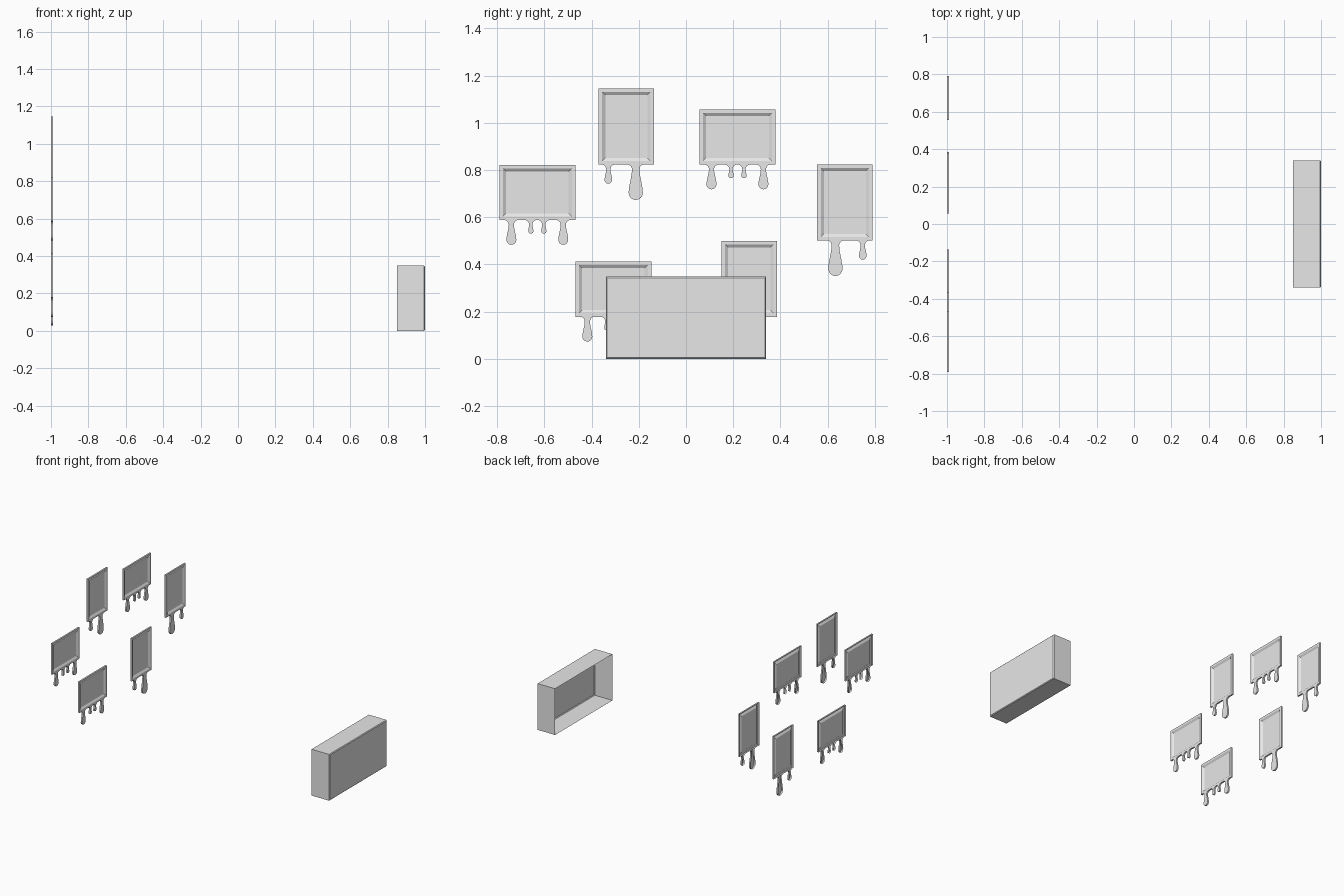
import bpy
import bmesh
import math

if "Cube" in bpy.data.objects:
    bpy.data.objects.remove(bpy.data.objects["Cube"])

grey = bpy.data.materials.new("plain grey")
grey.use_nodes = True
grey.diffuse_color = (0.8, 0.8, 0.8, 1)
grey.node_tree.nodes["Principled BSDF"].inputs["Base Color"].default_value = (0.8, 0.8, 0.8, 1)

BACK, FRONT, PANEL = -1.0, -0.988, -0.997


def finish(bm, name):
    """Turn the shell outwards (+x side is the closed one) and link it."""
    bmesh.ops.recalc_face_normals(bm, faces=bm.faces)
    if max(bm.faces, key=lambda f: f.calc_area()).normal.x < 0:
        bmesh.ops.reverse_faces(bm, faces=bm.faces)
    mesh = bpy.data.meshes.new(name)
    bm.to_mesh(mesh)
    bm.free()
    mesh.materials.append(grey)
    obj = bpy.data.objects.new(name, mesh)
    bpy.context.collection.objects.link(obj)
    return obj


def loft(name, loops):
    """Bridge equal loops of points in turn and cap the last one."""
    bm = bmesh.new()
    rings = [[bm.verts.new(p) for p in loop] for loop in loops]
    n = len(rings[0])
    for a, b in zip(rings, rings[1:]):
        for i in range(n):
            j = (i + 1) % n
            bm.faces.new((a[i], a[j], b[j], b[i]))
    bm.faces.new(rings[-1])
    return finish(bm, name)


def picture_frame(name, cy, z0, w, h):
    """Outer side, flat lip, sloping inner edge and recessed panel."""
    def rect(inset, x):
        a, b = w / 2 - inset, h - inset
        return [(x, cy - a, z0 + inset), (x, cy + a, z0 + inset),
                (x, cy + a, z0 + b), (x, cy - a, z0 + b)]
    loft(name, [rect(0, BACK), rect(0, FRONT), rect(0.015, FRONT), rect(0.028, PANEL)])


def drip(name, cy, top, length, radius, neck):
    """Flared root, thin neck and round bulb, mirrored about the middle."""
    flare, steps = 0.02, 6
    half = []
    for i in range(steps):
        t = math.pi / 2 * i / steps
        half.append((neck + flare * (1 - math.sin(t)), flare * (1 - math.cos(t))))
    bulb = length - radius
    for i in range(steps):
        t = i / steps
        half.append((neck + (radius - neck) * t * t * (3 - 2 * t), flare + (bulb - flare) * t))
    for i in range(steps):
        t = math.pi / 2 * i / steps
        half.append((radius * math.cos(t), bulb + radius * math.sin(t)))
    outline = half + [(0, length)] + [(-y, d) for y, d in reversed(half)]
    loft(name, [[(x, cy + y, top - d) for y, d in outline] for x in (BACK, FRONT)])


# Drip sets: sideways offset, length, bulb radius, neck half width
big, small = (0.105, 0.021, 0.011), (0.058, 0.011, 0.007)
wide_drips = [(-0.11, *big), (-0.0275, *small), (0.0275, *small), (0.11, *big)]
tall_drips = [(-0.076, 0.081, 0.016, 0.009), (0.04, 0.15, 0.03, 0.016)]

# Frames: name, centre y, bottom z, wide or tall, drip direction
frames = [
    ("front_wide_frame", -0.63, 0.588, True, 1),
    ("low_wide_frame", -0.308, 0.178, True, 1),
    ("top_wide_frame", 0.218, 0.823, True, 1),
    ("top_tall_frame", -0.253, 0.823, False, 1),
    ("low_tall_frame", 0.268, 0.178, False, 1),
    ("rear_tall_frame", 0.673, 0.501, False, -1),
]
for name, cy, z0, wide, side in frames:
    w, h = (0.322, 0.234) if wide else (0.234, 0.322)
    picture_frame(name, cy, z0, w, h)
    for k, (off, *shape) in enumerate(wide_drips if wide else tall_drips):
        drip(f"{name}_drip_{k + 1}", cy + side * off, z0, *shape)

# Box shell with an open inner side and softened edges round the closed face


def box_loop(x, inset):
    a, top = 0.34 - inset, 0.348 - inset
    return [(x, -a, inset), (x, a, inset), (x, a, top), (x, -a, top)]


loft("open_box", [box_loop(0.85, 0), box_loop(0.995, 0), box_loop(1.0, 0.005)])
